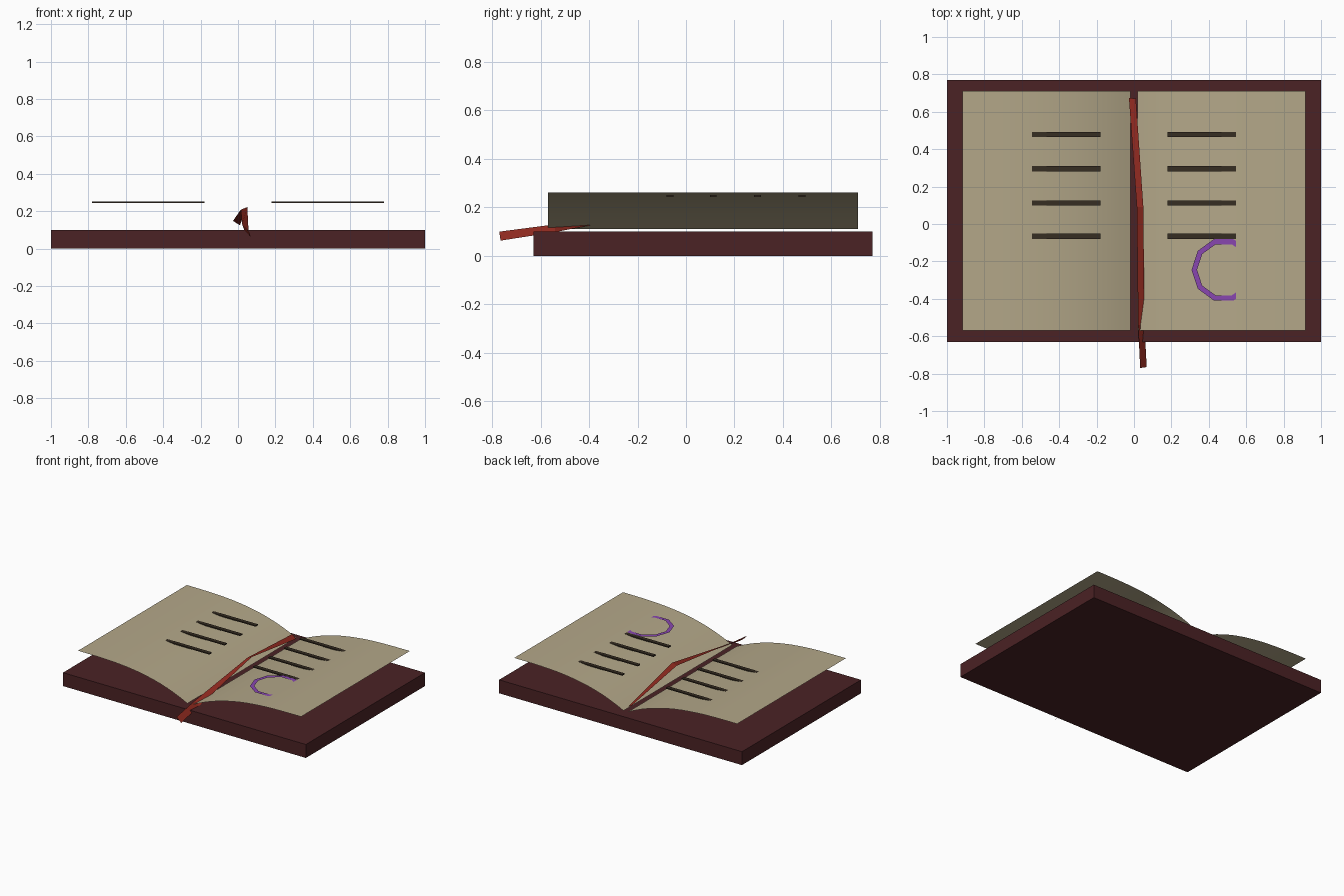
import bpy
import math

if "Cube" in bpy.data.objects:
    bpy.data.objects.remove(bpy.data.objects["Cube"])


def material(name, rgb):
    m = bpy.data.materials.new(name)
    m.diffuse_color = (*rgb, 1)
    m.use_nodes = True
    m.node_tree.nodes["Principled BSDF"].inputs["Base Color"].default_value = m.diffuse_color
    return m


LEATHER = material("dark_red_leather", (0.070, 0.016, 0.018))
PAPER = material("parchment", (0.455, 0.390, 0.250))
INK = material("dark_ink", (0.037, 0.026, 0.016))
RED = material("red_ribbon", (0.283, 0.023, 0.014))
PURPLE = material("purple_ink", (0.246, 0.061, 0.434))


def mesh_object(name, verts, faces, mat, smooth=False):
    me = bpy.data.meshes.new(name)
    me.from_pydata(verts, [], faces)
    me.materials.append(mat)
    me.shade_smooth() if smooth else me.shade_flat()
    ob = bpy.data.objects.new(name, me)
    bpy.context.collection.objects.link(ob)
    return ob


def box(name, x0, x1, y0, y1, z0, z1, mat):
    bpy.ops.mesh.primitive_cube_add(
        size=1, location=((x0 + x1) / 2, (y0 + y1) / 2, (z0 + z1) / 2))
    ob = bpy.context.object
    ob.name = name
    ob.scale = (x1 - x0, y1 - y0, z1 - z0)
    ob.data.materials.append(mat)


def strip(name, left, right, mat, smooth=False):
    """Open sheet between two matching edge lines, facing up."""
    n = len(left)
    faces = [(i, n + i, n + i + 1, i + 1) for i in range(n - 1)]
    return mesh_object(name, left + right, faces, mat, smooth)


# Cover
box("cover", -1, 1, -0.63, 0.77, 0, 0.1, LEATHER)

# Curved pages, rising steeply at the spine and levelling at the outer edge
SEGS = 16
for side, label in ((-1, "left"), (1, "right")):
    profile = []
    for i in range(SEGS + 1):
        t = i / SEGS
        profile.append((side * (0.018 + 0.90 * t), 0.11 + 0.152 * (1 - (1 - t) ** 3)))
    profile.sort()
    front = [(x, -0.57, z) for x, z in profile]
    back = [(x, 0.71, z) for x, z in profile]
    strip(label + "_page", back, front, PAPER, True)

    # Written lines, their outer ends tucked under the page
    for k, y in enumerate((0.478, 0.295, 0.112, -0.066)):
        x0, x1 = sorted((side * 0.18, side * 0.78))
        box(f"{label}_text_line_{k + 1}", x0, x1, y - 0.014, y + 0.014,
            0.243, 0.251, INK)

# Flat ten-sided ring drawn on the right page
ring = []
for r in (0.172, 0.143):
    for i in range(10):
        a = i * math.tau / 10
        ring.append((0.48 + r * math.cos(a), -0.245 + r * math.sin(a), 0.251))
mesh_object("drawn_ring", ring,
            [(i, (i + 1) % 10, 10 + (i + 1) % 10, 10 + i) for i in range(10)], PURPLE)

# Bookmark ribbon, lifted in the middle and hanging over the front edge
left_edge = [(-0.027, 0.675, 0.148), (0.015, 0.09, 0.208),
             (0.022, -0.54, 0.130), (0.033, -0.77, 0.100)]
right_edge = [(0.010, 0.67, 0.125), (0.050, 0.09, 0.222),
              (0.056, -0.54, 0.098), (0.068, -0.765, 0.063)]
strip("bookmark_ribbon", right_edge, left_edge, RED)
